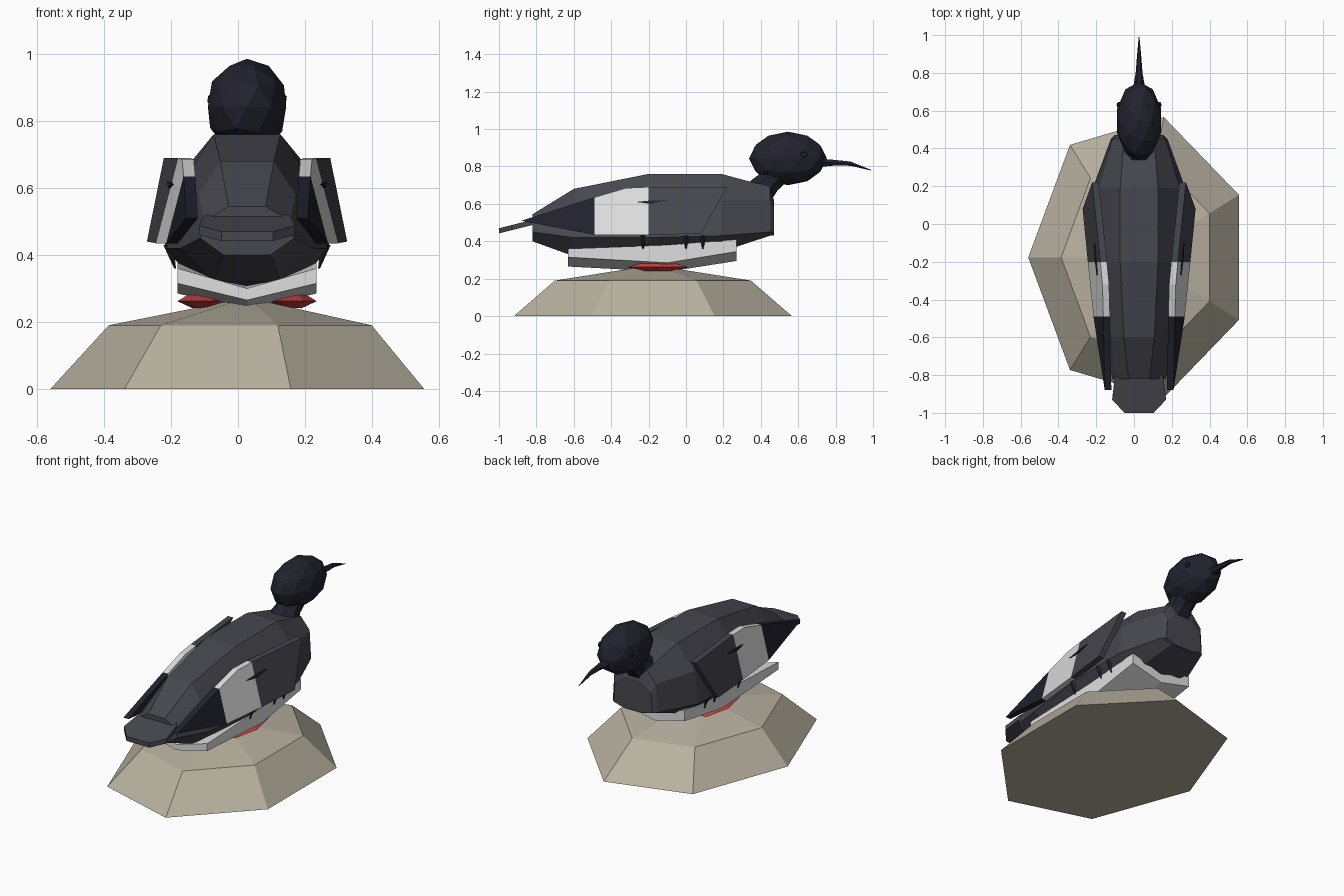
import bpy, bmesh, math
from mathutils import Vector, Matrix

old = bpy.data.objects.get("Cube")
if old:
    bpy.data.objects.remove(old, do_unlink=True)

CX = 0.027  # bird and rock centreline


def material(name, r, g, b):
    m = bpy.data.materials.new(name)
    m.use_nodes = True
    m.diffuse_color = (r, g, b, 1)
    bsdf = next(n for n in m.node_tree.nodes if n.type == 'BSDF_PRINCIPLED')
    bsdf.inputs["Base Color"].default_value = (r, g, b, 1)
    bsdf.inputs["Roughness"].default_value = 0.8
    return m


GREY = material("charcoal grey", 0.062, 0.062, 0.078)
DARK = material("blue black", 0.016, 0.016, 0.028)
WHITE = material("feather white", 0.74, 0.74, 0.74)
RED = material("foot red", 0.60, 0.055, 0.055)
ROCK = material("sandy rock", 0.48, 0.44, 0.35)


def finish(bm, name, mat):
    bmesh.ops.recalc_face_normals(bm, faces=bm.faces[:])
    me = bpy.data.meshes.new(name)
    bm.to_mesh(me)
    bm.free()
    me.materials.append(mat)
    ob = bpy.data.objects.new(name, me)
    bpy.context.collection.objects.link(ob)
    return ob


def loft(name, rings, mat):
    """Skin a closed solid through rings of equal point count."""
    bm = bmesh.new()
    vs = [[bm.verts.new(p) for p in ring] for ring in rings]
    n = len(vs[0])
    for a, b in zip(vs, vs[1:]):
        for i in range(n):
            j = (i + 1) % n
            bm.faces.new((a[i], a[j], b[j], b[i]))
    bm.faces.new(vs[0])
    bm.faces.new(vs[-1])
    return finish(bm, name, mat)


def ellipse_ring(centre, u, v, n, start=0.0):
    c, u, v = Vector(centre), Vector(u), Vector(v)
    return [c + u * math.cos(start + math.tau * i / n) + v * math.sin(start + math.tau * i / n)
            for i in range(n)]


def ball(name, centre, radii, mat, level):
    bm = bmesh.new()
    bmesh.ops.create_icosphere(bm, subdivisions=level, radius=1)
    bm.transform(Matrix.Translation(centre) @ Matrix.Diagonal((*radii, 1)))
    return finish(bm, name, mat)


# Seven-sided rock with a shallow peak
rock_rings = [ellipse_ring((CX, -0.177, z), (rx, 0, 0), (0, ry, 0), 7, math.pi)
              for z, rx, ry in ((0, 0.587, 0.762), (0.19, 0.413, 0.538), (0.272, 0.004, 0.005))]
loft("rock_base", rock_rings, ROCK)


# Faceted body: y, then half width and height of back, shoulder, flank, underside
def body_ring(y, *pairs):
    half = list(zip(pairs[::2], pairs[1::2]))
    return ([(CX + w, y, z) for w, z in half]
            + [(CX - w, y, z) for w, z in reversed(half)])


loft("body", [
    body_ring(-0.82, 0.055, 0.545, 0.13, 0.50, 0.14, 0.45, 0.07, 0.40),
    body_ring(-0.60, 0.08, 0.68, 0.145, 0.58, 0.20, 0.42, 0.10, 0.32),
    body_ring(-0.20, 0.10, 0.76, 0.19, 0.62, 0.245, 0.42, 0.13, 0.29),
    body_ring(0.19, 0.10, 0.76, 0.215, 0.62, 0.245, 0.43, 0.14, 0.345),
    body_ring(0.45, 0.08, 0.69, 0.14, 0.62, 0.15, 0.45, 0.08, 0.43),
    body_ring(0.47, 0.06, 0.62, 0.12, 0.57, 0.13, 0.45, 0.06, 0.43),
], GREY)

# Pale keel-shaped belly
loft("belly", [[(CX + 0.207, y, top), (CX + 0.207, y, edge), (CX, y, keel),
                (CX - 0.207, y, edge), (CX - 0.207, y, top), (CX, y, top - 0.06)]
               for y, top, edge, keel in ((-0.63, 0.36, 0.315, 0.265),
                                          (-0.10, 0.38, 0.285, 0.237),
                                          (0.27, 0.41, 0.345, 0.295))], WHITE)

# Flat tail fan
tail = [(0.07, -0.70), (0.13, -0.82), (0.143, -0.93), (0.077, -1.0)]
outline = tail + [(-x, y) for x, y in reversed(tail)]
loft("tail", [[(CX + x, y, 0.515 + 0.25 * (y + 0.82) + dz) for x, y in outline]
              for dz in (0, -0.028)], GREY)


# Folded wings: flat panels lying in one leaning plane
def wing_panel(name, side, pts, mat, thick=0.035, lift=0.0):
    def layer(inset):
        return [(CX + side * (0.30 + 0.103 * (y - 0.09) - 0.26 * (z - 0.44) - inset), y, z)
                for y, z in pts]
    loft(name, [layer(-lift), layer(thick)], mat)


for side, label in ((1, "left"), (-1, "right")):
    wing_panel(label + "_wing_covert", side,
               [(0.22, 0.69), (0.08, 0.44), (-0.20, 0.435), (-0.20, 0.69)], GREY)
    wing_panel(label + "_wing_patch", side,
               [(-0.20, 0.69), (-0.20, 0.435), (-0.49, 0.435), (-0.49, 0.635), (-0.32, 0.685)],
               WHITE)
    wing_panel(label + "_wing_tip", side,
               [(-0.49, 0.635), (-0.49, 0.435), (-0.88, 0.51)], DARK)
    wing_panel(label + "_feather_mark", side,
               [(-0.10, 0.62), (-0.19, 0.60), (-0.27, 0.61), (-0.19, 0.618)], DARK,
               0.0, 0.006)

    # Small dark barbs along the flank
    for i, y in enumerate((-0.23, 0.0, 0.09)):
        loft(f"{label}_flank_barb_{i + 1}",
             [ellipse_ring((CX + side * 0.235, y, 0.43), (0.015, 0, 0), (0, 0.018, 0), 4),
              ellipse_ring((CX + side * 0.215, y, 0.36), (0.003, 0, 0), (0, 0.003, 0), 4)], DARK)

    # Flat webbed foot: a pinched lozenge
    foot_x = CX + side * 0.135
    loft(label + "_foot", [
        ellipse_ring((foot_x, -0.15, z), (rx, 0, 0), (0, ry, 0), 6)
        for z, rx, ry in ((0.242, 0.03, 0.08), (0.262, 0.073, 0.19), (0.288, 0.03, 0.08))], RED)

    # Eye
    ball(label + "_eye", (CX + side * 0.107, 0.63, 0.865), (0.013, 0.02, 0.02), DARK, 1)

# Head, neck and bill
ball("head", (CX, 0.545, 0.843), (0.123, 0.208, 0.143), DARK, 2)
loft("neck", [
    ellipse_ring((CX, 0.39, 0.66), (0.10, 0, 0), (0, 0.06, -0.06), 8, math.pi / 8),
    ellipse_ring((CX, 0.44, 0.715), (0.072, 0, 0), (0, 0.055, -0.045), 8, math.pi / 8),
    ellipse_ring((CX, 0.51, 0.79), (0.08, 0, 0), (0, 0.07, -0.04), 8, math.pi / 8)], DARK)
loft("bill", [
    ellipse_ring((CX, y, z), (w, 0, 0), (0, 0, h), 6)
    for y, z, w, h in ((0.71, 0.82, 0.034, 0.026), (0.80, 0.82, 0.018, 0.017),
                       (0.88, 0.815, 0.012, 0.013), (0.99, 0.78, 0.002, 0.002))], DARK)
